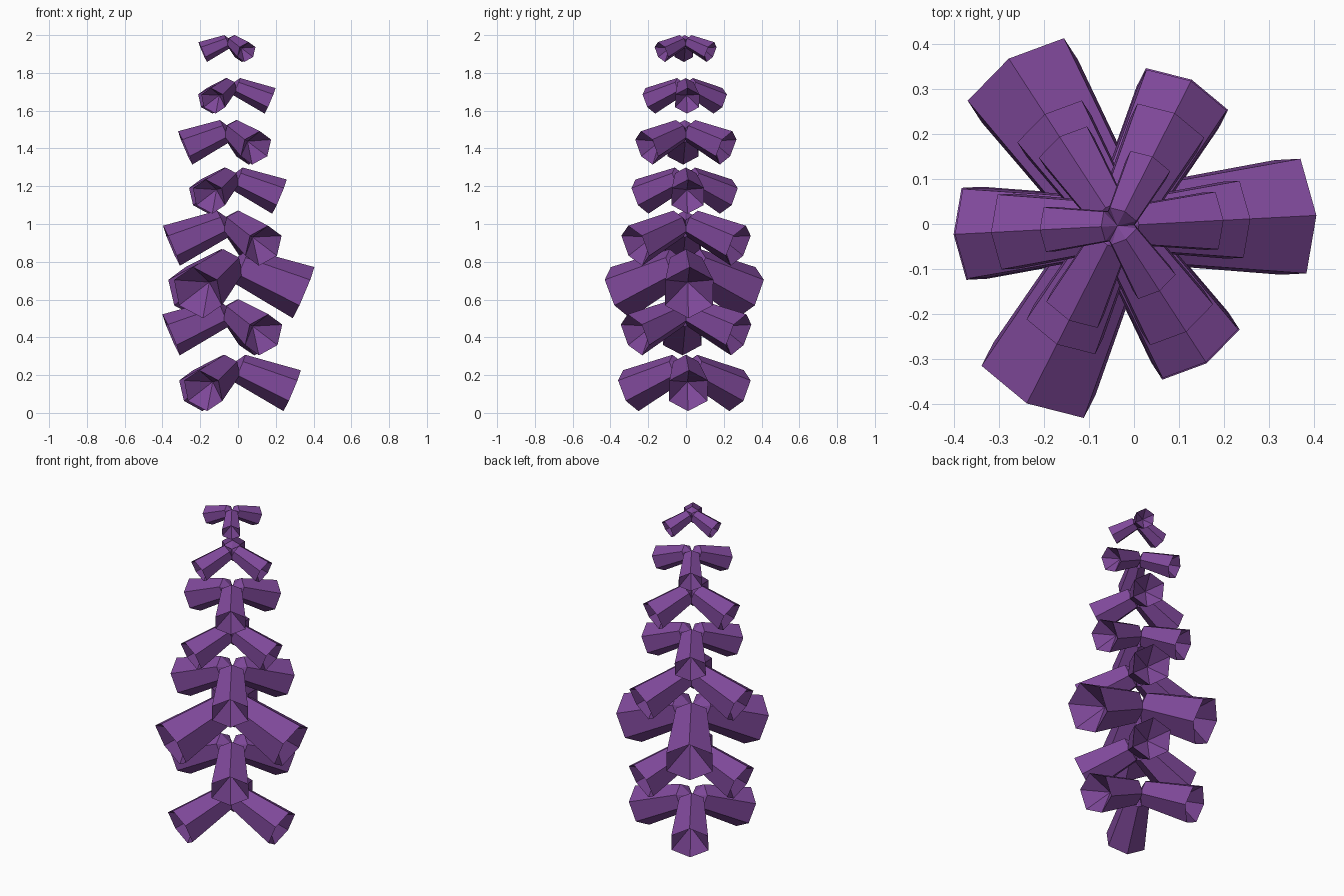
import bpy, bmesh, math
from mathutils import Matrix, Vector

if "Cube" in bpy.data.objects:
    bpy.data.objects.remove(bpy.data.objects["Cube"])

purple = bpy.data.materials.new("petal purple")
purple.diffuse_color = (0.21, 0.065, 0.32, 1)
purple.use_nodes = True
purple.node_tree.nodes["Principled BSDF"].inputs["Base Color"].default_value = purple.diffuse_color

TILT = math.radians(23)   # every floret droops by this much
TURN = math.radians(3)    # slight twist of the whole spike
STEM = (-0.037, -0.004)   # axis of the spike


def floret(bm, length, radius, matrix):
    """Six-sided bell along +x: pointed base, flared tube, hollow mouth."""
    def ring(x, r):
        return [bm.verts.new(matrix @ Vector((x, r * math.sin(k * math.pi / 3),
                                              r * math.cos(k * math.pi / 3))))
                for k in range(6)]
    tip = bm.verts.new(matrix @ Vector((0, 0, 0)))
    neck = ring(0.14 * length, 0.665 * radius)
    rim = ring(length, radius)
    throat = bm.verts.new(matrix @ Vector((0.66 * length, 0, 0)))
    for k in range(6):
        j = (k + 1) % 6
        bm.faces.new((tip, neck[j], neck[k]))
        bm.faces.new((neck[k], neck[j], rim[j], rim[k]))
        bm.faces.new((rim[k], rim[j], throat))


def whorl(index, z, length, radius):
    """Three florets around the stem; alternate whorls turn by 60 degrees."""
    bm = bmesh.new()
    for k in range(3):
        angle = TURN + (index % 2) * math.pi + k * 2 * math.pi / 3
        matrix = (Matrix.Translation((STEM[0], STEM[1], z))
                  @ Matrix.Rotation(angle, 4, 'Z') @ Matrix.Rotation(TILT, 4, 'Y'))
        floret(bm, length, radius, matrix)
    bmesh.ops.recalc_face_normals(bm, faces=bm.faces)
    mesh = bpy.data.meshes.new("flower_whorl")
    bm.to_mesh(mesh)
    bm.free()
    mesh.materials.append(purple)
    bpy.context.collection.objects.link(
        bpy.data.objects.new(f"flower_whorl_{index + 1}", mesh))


# base height, floret length, mouth radius, from bottom to top
WHORLS = [(0.255, 0.352, 0.1175), (0.548, 0.345, 0.118), (0.80, 0.418, 0.147),
          (1.019, 0.343, 0.115), (1.254, 0.279, 0.0985), (1.506, 0.264, 0.096),
          (1.74, 0.225, 0.0735), (1.974, 0.163, 0.057)]
for i, (z, length, radius) in enumerate(WHORLS):
    whorl(i, z, length, radius)
